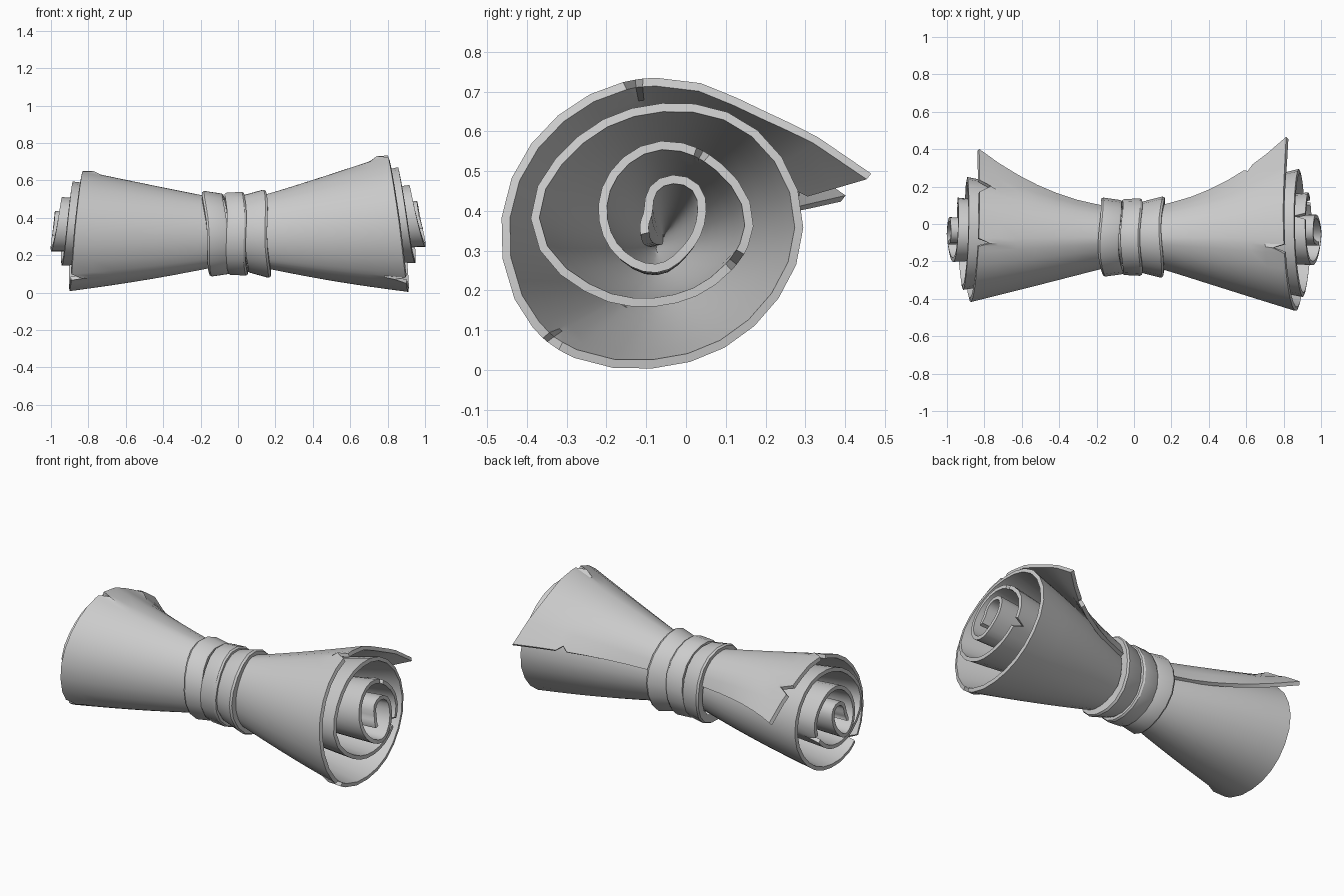
import bpy
import bmesh
from math import sin, cos, tau, radians, floor

if "Cube" in bpy.data.objects:
    bpy.data.objects.remove(bpy.data.objects["Cube"])

# One parchment colour for everything
grey = bpy.data.materials.new("pale_grey")
grey.use_nodes = True
grey.diffuse_color = (0.6, 0.6, 0.6, 1)
grey.node_tree.nodes["Principled BSDF"].inputs["Base Color"].default_value = grey.diffuse_color

# Spiral radius at every eighth of a turn, from the loose flap to the core
RADII = [.395, .375, .365, .37, .395, .41, .365, .355, .365, .34, .30, .297, .32, .25, .21,
         .213, .24, .217, .205, .175, .148, .132, .125, .108, .117, .14, .11, .05, .045, .055]
START, END = 13, 1294
NOTCHES = {1: (99, 227, 692, 778), -1: (40, 96, 225, 700)}


def spiral_radius(angle):
    """Catmull-Rom interpolation through RADII."""
    t = angle / 45
    i = floor(t)
    f = t - i
    a, b, c, d = (RADII[min(max(k, 0), len(RADII) - 1)] for k in range(i - 1, i + 3))
    return b + f / 2 * (c - a + f * (2 * a - 5 * b + 4 * c - d + f * (3 * (b - c) + d - a)))


def sheet_point(angle, v):
    """Point on the rolled sheet; v runs from -1 to 1 along its width."""
    side = 1 if v >= 0 else -1
    w = abs(v)
    inward = angle / END
    r = spiral_radius(angle)
    # ragged end, stepping outward towards the core, with torn notches
    base, tilt = (0.82, 0.04) if side > 0 else (0.83, 0.02)
    end = base + 0.03 * min(1, angle / 180) + 0.13 * min(1, angle / 1000) ** 1.4
    end -= tilt * sin(radians(angle)) * (r / 0.37) ** 0.5
    if w == 1 and angle in NOTCHES[side]:
        end -= 0.06
    # the loose flap lifts away near the ends, the inner turns close at the waist
    lift = max(0, (w - 0.35) / 0.65) ** 1.5
    r += 0.26 * lift * max(0, 1 - angle / 60) ** 2
    r *= 1 - 0.85 * inward * (1 - w) ** 3
    # pinched waist, the inner turns staying straighter than the outer ones
    grow = w ** (1.2 - 0.9 * inward)
    size = 1 if side > 0 else 0.88
    sy = 0.37 + (size - 0.37) * grow
    sz = 0.50 + (size - 0.50) * grow
    mid = 0.315 + (0.055 if side > 0 else 0.015) * w ** 1.2
    a = radians(angle)
    return v * end, -0.07 + r * sy * cos(a), mid + r * sz * sin(a)


def finish(name, bm, thickness=0):
    mesh = bpy.data.meshes.new(name)
    bm.to_mesh(mesh)
    bm.free()
    mesh.materials.append(grey)
    obj = bpy.data.objects.new(name, mesh)
    bpy.context.collection.objects.link(obj)
    bpy.ops.object.select_all(action="DESELECT")
    obj.select_set(True)
    bpy.context.view_layer.objects.active = obj
    if thickness:
        mod = obj.modifiers.new("thickness", "SOLIDIFY")
        mod.thickness = thickness
        mod.offset = -1
        bpy.ops.object.modifier_apply(modifier=mod.name)
    bpy.ops.object.shade_smooth_by_angle(angle=radians(32))


def grid_faces(bm, rows):
    for a, b in zip(rows, rows[1:]):
        for i in range(len(a) - 1):
            bm.faces.new((a[i], b[i], b[i + 1], a[i + 1]))


# Rolled sheet
cuts = set(NOTCHES[1] + NOTCHES[-1])
angles = {START, END} | {k for k in range(START + 15, END - 5, 15)
                         if all(abs(k - c) > 8 for c in cuts)}
for c in cuts:
    angles |= {c - 5, c, c + 5} - {k for k in (c - 5, c + 5)
                                   if any(0 < abs(k - d) < 5 for d in cuts)}
columns = sorted([j / 8 for j in range(-8, 9)] + [0.72, 0.78])
bm = bmesh.new()
rows = []
for angle in sorted(angles):
    row = []
    for v in columns:
        # small tear in the flap edge
        torn = 4 if angle == START and v == 0.75 else 0
        row.append(bm.verts.new(sheet_point(angle + torn, v)))
    rows.append(row)
grid_faces(bm, rows)
finish("rolled_sheet", bm, 0.022)


# Wrapped strap: three slightly crooked turns round the waist
def strap_turn(name, x, half, flare, lean):
    sides = 18
    profile = [(-half, 0.80), (-half, 0.97 - flare), (-half * 0.8, 1 - flare),
               (half * 0.8, 1 + flare), (half, 0.97 + flare), (half, 0.80)]
    bm = bmesh.new()
    rows = []
    for i in range(sides):
        a = tau * i / sides
        wobble = 0.006 * sin(3 * a + 9 * x)
        rows.append([bm.verts.new((x + dx + wobble + lean * sin(a),
                                   -0.07 + 0.205 * r * cos(a),
                                   0.315 + 0.225 * r * sin(a))) for dx, r in profile])
    rows.append(rows[0])
    grid_faces(bm, rows)
    finish(name, bm)


strap_turn("strap_turn_right", -0.115, 0.055, -0.03, -0.018)
strap_turn("strap_turn_middle", -0.01, 0.052, 0.01, -0.005)
strap_turn("strap_turn_left", 0.1, 0.06, 0.06, -0.01)
